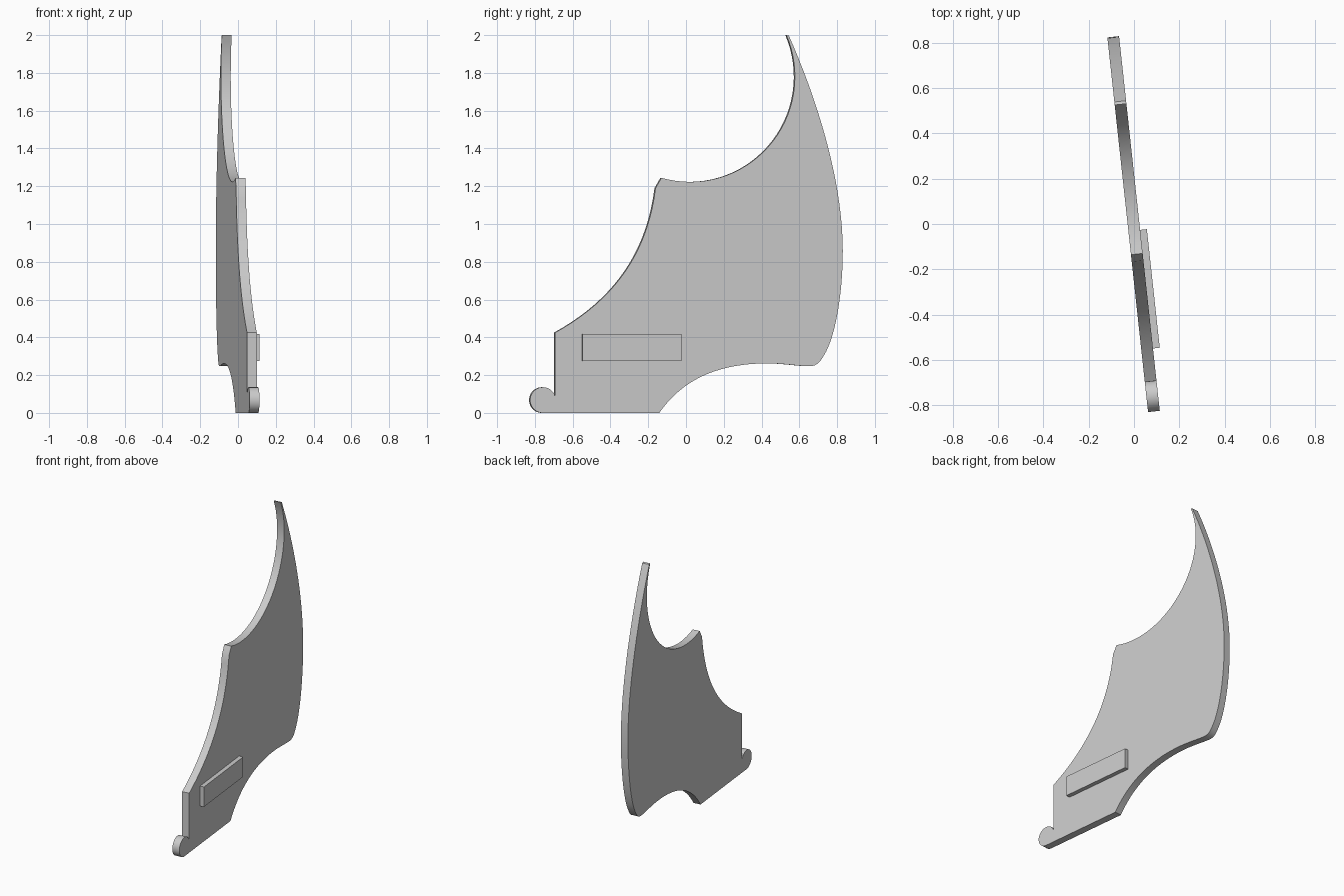
import bpy, bmesh, math
from mathutils import Vector
from mathutils.geometry import interpolate_bezier

cube = bpy.data.objects.get("Cube")
if cube:
    bpy.data.objects.remove(cube, do_unlink=True)

THICK = 0.052
TILT = math.radians(6.2)

grey = bpy.data.materials.new("plain_grey")
grey.use_nodes = True
colour = (0.6, 0.6, 0.6, 1)
grey.diffuse_color = colour
grey.node_tree.nodes["Principled BSDF"].inputs["Base Color"].default_value = colour


def bezier(a, b, c, d, n=20):
    pts = interpolate_bezier(*[Vector((*p, 0)) for p in (a, b, c, d)], n)
    return [(p.x, p.y) for p in pts]


def arc(cy, cz, r, start, end, n=32):
    angles = [math.radians(start + (end - start) * i / n) for i in range(n + 1)]
    return [(cy + r * math.cos(t), cz + r * math.sin(t)) for t in angles]


def slab(name, outline, x0, x1):
    """Extrude a side profile across x, then turn it to the tilt of the fin."""
    bm = bmesh.new()
    face = bm.faces.new([bm.verts.new((x0, y, z)) for y, z in outline])
    bmesh.ops.remove_doubles(bm, verts=bm.verts[:], dist=0.0005)
    new = bmesh.ops.extrude_face_region(bm, geom=bm.faces[:])["geom"]
    moved = [v for v in new if isinstance(v, bmesh.types.BMVert)]
    bmesh.ops.translate(bm, verts=moved, vec=(x1 - x0, 0, 0))
    bmesh.ops.recalc_face_normals(bm, faces=bm.faces[:])
    mesh = bpy.data.meshes.new(name)
    bm.to_mesh(mesh)
    bm.free()
    mesh.materials.append(grey)
    ob = bpy.data.objects.new(name, mesh)
    bpy.context.collection.objects.link(ob)
    ob.location.x = -0.002
    ob.rotation_euler.z = TILT
    bpy.ops.object.select_all(action='DESELECT')
    ob.select_set(True)
    bpy.context.view_layer.objects.active = ob
    bpy.ops.object.shade_smooth_by_angle(angle=math.radians(25))
    return ob


# Fin outline: front edge, scooped top, tip, bowed rear edge, underside, round toe
outline = bezier((-0.70, 0.425), (-0.40, 0.59), (-0.21, 0.83), (-0.165, 1.19))
outline += arc(0.02, 1.78, 0.557, 254, 383.3)
outline += bezier((0.545, 1.997), (0.70, 1.65), (0.832, 1.22), (0.832, 0.86))
outline += bezier((0.832, 0.86), (0.832, 0.62), (0.79, 0.40), (0.735, 0.31))[1:]
outline += bezier((0.735, 0.31), (0.71, 0.265), (0.69, 0.247), (0.655, 0.247), 8)[1:]
outline += bezier((0.655, 0.247), (0.60, 0.247), (0.52, 0.262), (0.43, 0.262), 10)[1:]
outline += bezier((0.43, 0.262), (0.13, 0.262), (-0.04, 0.15), (-0.145, 0))[1:]
outline += arc(-0.765, 0.068, 0.068, 270, 19)
slab("fin_plate", outline, -THICK / 2, THICK / 2)

# Raised mounting block on the left face
block = [(-0.556, 0.275), (-0.029, 0.275), (-0.029, 0.417), (-0.556, 0.417)]
slab("mounting_block", block, THICK / 2 - 0.005, THICK / 2 + 0.03)
